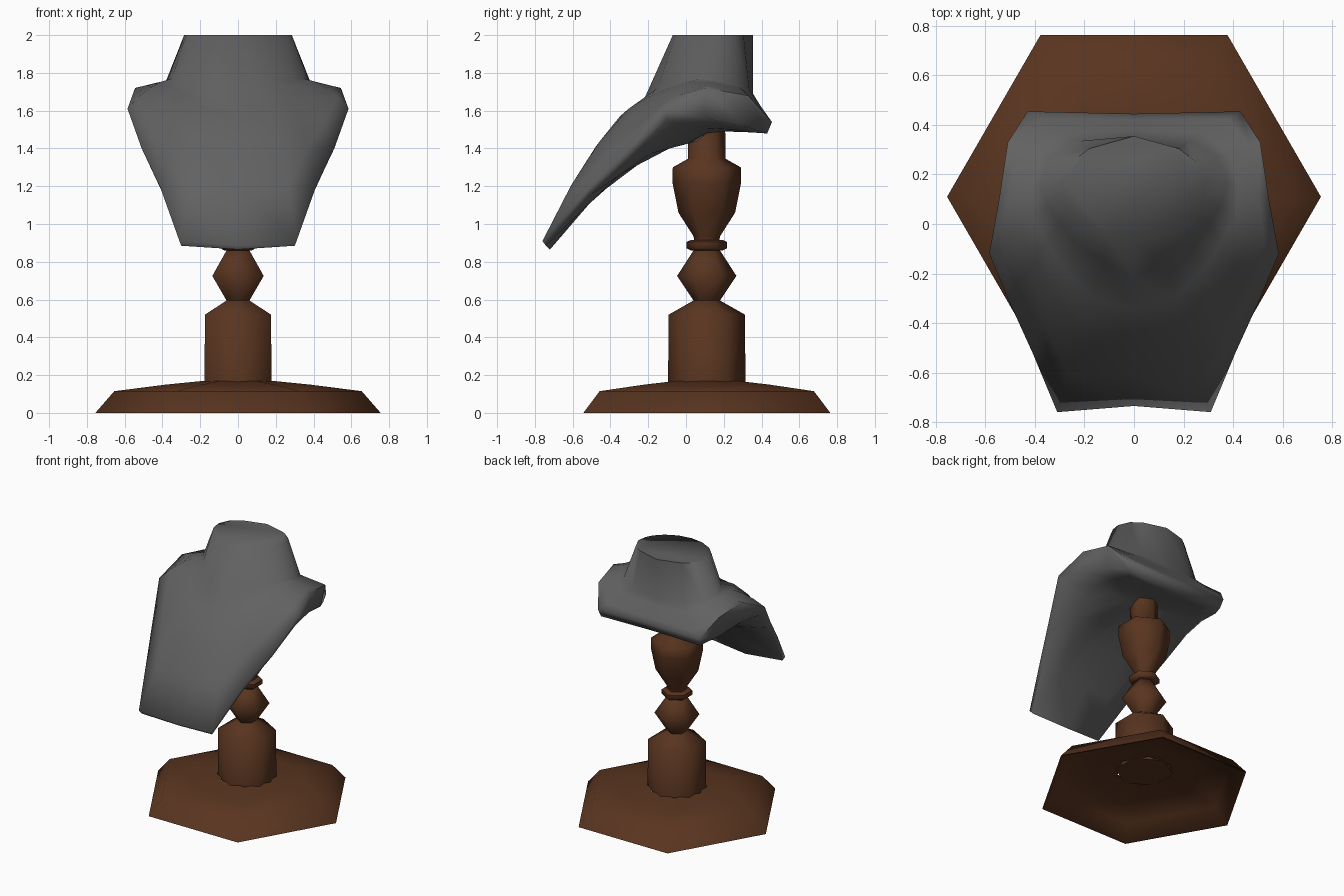
import bpy, bmesh, math

cube = bpy.data.objects.get("Cube")
if cube:
    bpy.data.objects.remove(cube)


def make_material(name, color):
    mat = bpy.data.materials.new(name)
    mat.use_nodes = True
    mat.diffuse_color = color
    mat.node_tree.nodes["Principled BSDF"].inputs["Base Color"].default_value = color
    return mat


def loft(name, rings, mat, angle, closed=False):
    """Skin a stack of equal rings; cap the ends, or join last to first."""
    bm = bmesh.new()
    loops = [[bm.verts.new(p) for p in ring] for ring in rings]
    pairs = list(zip(loops, loops[1:]))
    if closed:
        pairs.append((loops[-1], loops[0]))
    else:
        bm.faces.new(loops[0])
        bm.faces.new(loops[-1])
    n = len(loops[0])
    for a, b in pairs:
        for i in range(n):
            j = (i + 1) % n
            bm.faces.new((a[i], a[j], b[j], b[i]))
    bmesh.ops.recalc_face_normals(bm, faces=bm.faces)
    mesh = bpy.data.meshes.new(name)
    bm.to_mesh(mesh)
    bm.free()
    mesh.materials.append(mat)
    obj = bpy.data.objects.new(name, mesh)
    bpy.context.collection.objects.link(obj)
    bpy.ops.object.select_all(action='DESELECT')
    obj.select_set(True)
    bpy.context.view_layer.objects.active = obj
    bpy.ops.object.shade_smooth_by_angle(angle=math.radians(angle))
    return obj


POST_Y = 0.11


def hexagon(r, z, turn):
    return [(r * math.cos(math.radians(60 * k + turn)),
             POST_Y + r * math.sin(math.radians(60 * k + turn)), z) for k in range(6)]


def mix(a, b, t, bulge=0):
    """Blend two points, lifting the middle into an arch."""
    x, y, z = (p + (q - p) * t for p, q in zip(a, b))
    return (x, y, z + bulge * 4 * t * (1 - t))


def mirrored(half):
    """Complete a half ring that runs from front centre to back centre."""
    return half + [(-x, y, z) for x, y, z in half[-2:0:-1]]


wood = make_material("brown wood", (0.1, 0.035, 0.014, 1))
velvet = make_material("grey velvet", (0.12, 0.12, 0.12, 1))

# Six-sided base, a thin shell that is hollow underneath
base = [(0.755, 0), (0.655, 0.115), (0.38, 0.15), (0.2, 0.168),
        (0.2, 0.158), (0.378, 0.14), (0.647, 0.106), (0.743, 0)]
loft("base", [hexagon(r, z, 0) for r, z in base], wood, 62, closed=True)

# Turned post: plinth, bead, collar, vase and neck
post = [(0.205, 0.15), (0.202, 0.52), (0.07, 0.595), (0.157, 0.725), (0.07, 0.86)]
loft("lower_post", [hexagon(r, z, 30) for r, z in post], wood, 62)
collar = [(0.085, 0.86), (0.107, 0.872), (0.107, 0.905), (0.085, 0.915)]
loft("collar", [hexagon(r, z, 30) for r, z in collar], wood, 62)
vase = [(0.065, 0.9), (0.07, 0.935), (0.15, 1.06), (0.182, 1.22), (0.18, 1.3),
        (0.1, 1.345), (0.097, 1.53)]
loft("upper_post", [hexagon(r, z, 30) for r, z in vase], wood, 62)

# Bust: half rings from front centre to back centre
neck_top = [(x, y, 2.0) for x, y in (
    (0, -.07), (.1, -.055), (.19, -.01), (.25, .05), (.275, .1),
    (.285, .17), (.25, .25), (.18, .305), (0, .355))]
neck_base = [(0, -.22, 1.665), (.12, -.15, 1.72), (.23, -.08, 1.74), (.3, 0, 1.76),
             (.35, .07, 1.77), (.38, .16, 1.76), (.34, .27, 1.735), (.22, .335, 1.71),
             (0, .355, 1.69)]
edge = [(0, -.735, .885), (.31, -.76, .91), (.41, -.52, 1.19), (.51, -.3, 1.4),
        (.585, -.12, 1.61), (.545, .1, 1.72), (.51, .33, 1.68), (.43, .455, 1.54),
        (0, .445, 1.54)]
lip = [(0, -.72, .865), (.3, -.742, .885), (.393, -.51, 1.15), (.49, -.285, 1.36),
       (.56, -.1, 1.55), (.53, .1, 1.56), (.49, .3, 1.52), (.42, .43, 1.48),
       (0, .42, 1.48)]
top_bulge = (.135, .125, .1, .07, .03, 0, 0, 0, 0)
under_bulge = (.11, .09, .03, -.03, -.1, -.05, -.02, 0, 0)
centre = (0, 0.11, 1.5)

rings = [neck_top, neck_base]
for t in (0.25, 0.5, 0.75):
    rings.append([mix(a, b, t, h) for a, b, h in zip(neck_base, edge, top_bulge)])
rings += [edge, lip]
for t in (0.25, 0.5, 0.75, 0.95):
    rings.append([mix(a, centre, t, h) for a, h in zip(lip, under_bulge)])
bust = loft("bust", [mirrored(r) for r in rings], velvet, 78)

# Crisp rim round the back of the neck
for rim in bust.data.edges:
    ends = [bust.data.vertices[i].co for i in rim.vertices]
    if all(p.z > 1.99 and p.y > 0.2 for p in ends):
        rim.use_edge_sharp = True
